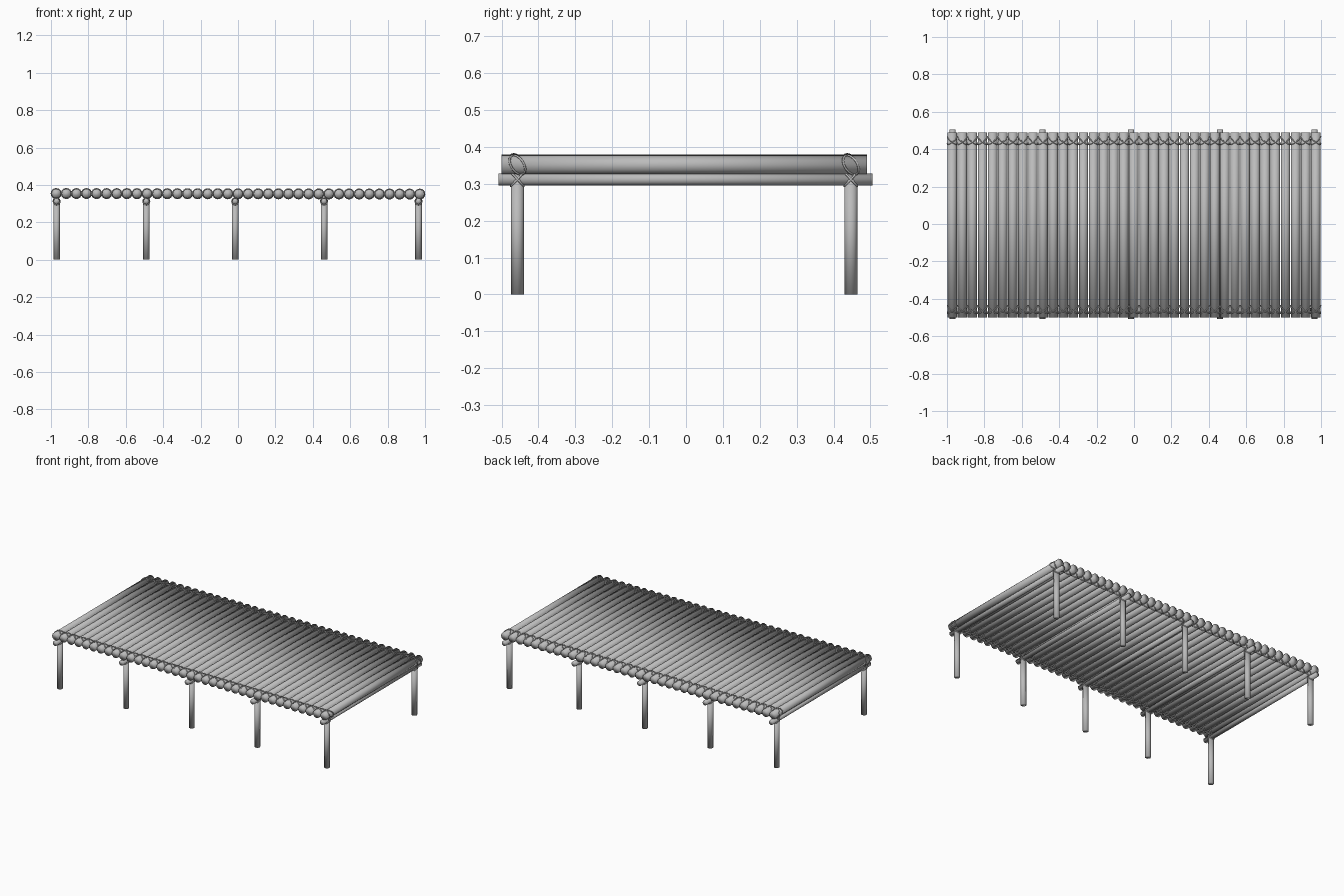
import bpy
import math
from mathutils import Vector

cube = bpy.data.objects.get("Cube")
if cube:
    bpy.data.objects.remove(cube, do_unlink=True)

# One flat grey for wood and rope
grey = bpy.data.materials.new("weathered grey")
grey.use_nodes = True
colour = (0.5, 0.5, 0.5, 1)
grey.diffuse_color = colour
grey.node_tree.nodes["Principled BSDF"].inputs["Base Color"].default_value = colour


def pole(name, start, end, radius, sides=12):
    """Round pole between two points, softly shaded across its ends."""
    a, b = Vector(start), Vector(end)
    bpy.ops.mesh.primitive_cylinder_add(
        vertices=sides, radius=radius, depth=(b - a).length, location=(a + b) / 2)
    ob = bpy.context.object
    ob.name = name
    ob.rotation_euler = (b - a).to_track_quat('Z', 'Y').to_euler()
    ob.data.materials.append(grey)
    bpy.ops.object.shade_smooth()
    return ob


def add_loop(curve, centre, radius, swing, lean, steps=16):
    """Closed rope loop lying around a pole that runs along y."""
    spline = curve.splines.new('POLY')
    spline.points.add(steps - 1)
    spline.use_cyclic_u = True
    for i, point in enumerate(spline.points):
        t = math.tau * i / steps
        c, s = math.cos(t), math.sin(t)
        point.co = (centre[0] + radius * c,
                    centre[1] + swing * c + lean * s,
                    centre[2] + radius * s, 1)
    spline.use_smooth = True


def rope_curve(name):
    curve = bpy.data.curves.new(name, 'CURVE')
    curve.dimensions = '3D'
    curve.bevel_depth = 0.003
    curve.bevel_resolution = 1
    curve.materials.append(grey)
    ob = bpy.data.objects.new(name, curve)
    bpy.context.collection.objects.link(ob)
    return curve


LOGS = 37
SPACING = 0.054
LOG_R = 0.025
POST_X = (-0.97, -0.49, -0.015, 0.46, 0.965)
POST_Y = {"front": -0.457, "back": 0.447}

# Deck logs, side by side
log_spots = []
for i in range(LOGS):
    x = (i - (LOGS - 1) / 2) * SPACING
    z = 0.3525 - 0.0015 * x
    log_spots.append((x, z))
    pole("deck_log", (x, -0.5, z), (x, 0.49, z), LOG_R)

# Cross beams and legs
for x in POST_X:
    pole("cross_beam", (x, -0.508, 0.312), (x, 0.505, 0.312), 0.016)
    for end, y in POST_Y.items():
        pole(end + "_leg", (x, y, 0), (x, y, 0.312), 0.0175)

# Rope: crossed loops on every log, and crossed lashings on every joint
for end, y in POST_Y.items():
    deck_rope = rope_curve(end + "_deck_rope")
    lashing = rope_curve(end + "_leg_lashing")
    for x, z in log_spots:
        for side in (-1, 1):
            add_loop(deck_rope, (x, y, z), LOG_R + 0.0015, side * 0.019, -0.01)
    for x in POST_X:
        for side in (-1, 1):
            add_loop(lashing, (x, y, 0.312), 0.0185, 0, side * 0.017)
